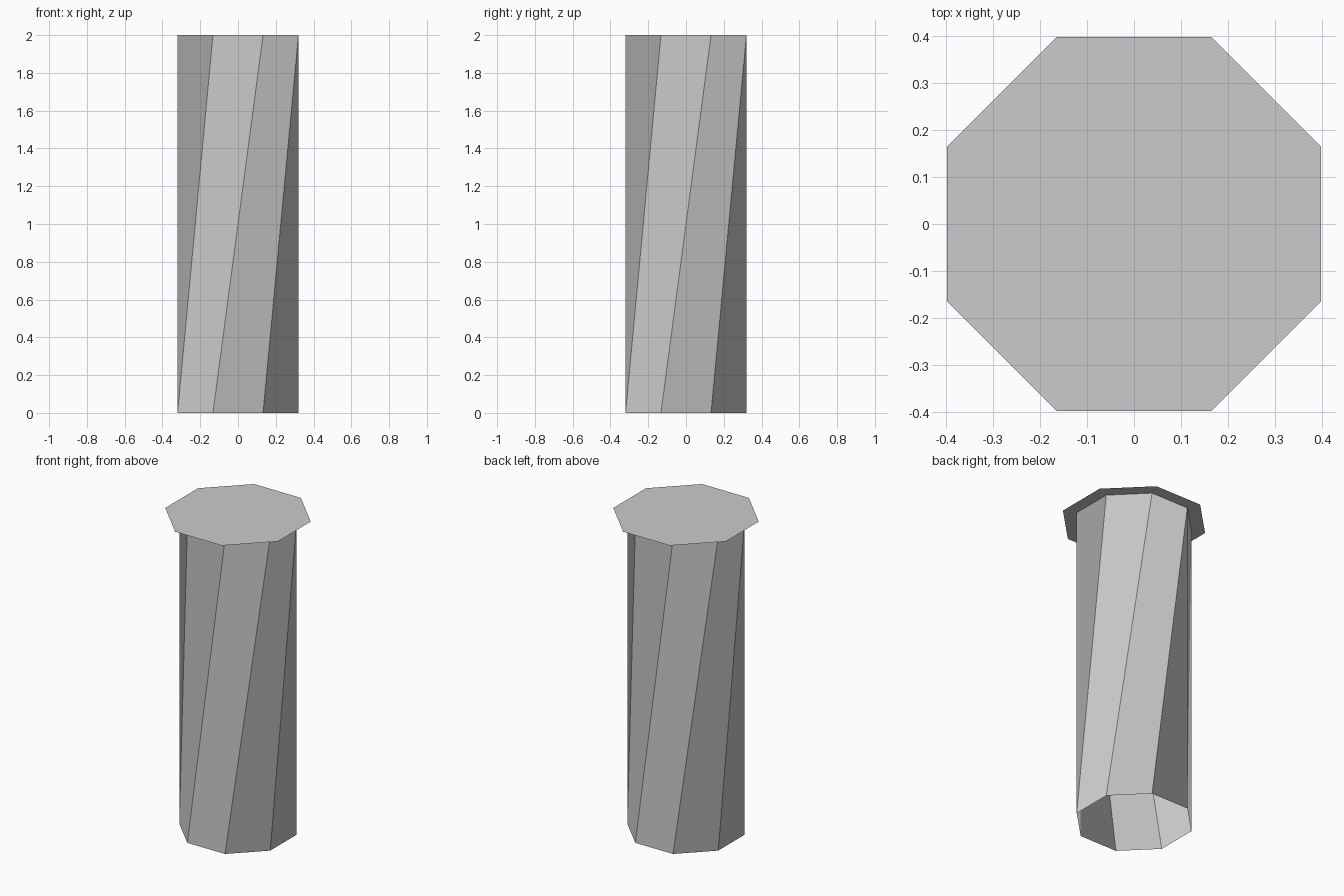
import bpy, bmesh
from math import cos, sin, pi

if "Cube" in bpy.data.objects:
    bpy.data.objects.remove(bpy.data.objects["Cube"])

SIDES, HEIGHT = 8, 2.0
SHAFT_R = 0.32 / cos(pi / SIDES)
CAP_R = 0.397 / cos(pi / SIDES)


def octagon(bm, radius, z, steps=0):
    # Flat sides face the axes; steps rotates by whole corners
    return [bm.verts.new((radius * cos((i + steps + 0.5) * 2 * pi / SIDES),
                          radius * sin((i + steps + 0.5) * 2 * pi / SIDES), z))
            for i in range(SIDES)]


def add_object(name, bm):
    mesh = bpy.data.meshes.new(name)
    bm.to_mesh(mesh)
    bm.free()
    obj = bpy.data.objects.new(name, mesh)
    bpy.context.collection.objects.link(obj)
    return obj


# Twisted shaft: slanted quads turning one corner, open at the bottom.
# Each quad starts at the corner that makes its fold run vertically (convex).
bm = bmesh.new()
low, high = octagon(bm, SHAFT_R, 0), octagon(bm, SHAFT_R, HEIGHT, 1)
for i in range(SIDES):
    j = (i + 1) % SIDES
    bm.faces.new((low[j], high[j], high[i], low[i]))
shaft = add_object("twisted_shaft", bm)
bpy.context.view_layer.objects.active = shaft
shaft.select_set(True)
bpy.ops.object.shade_smooth_by_angle(angle=pi / 6)

# Thin overhanging octagonal cap
bm = bmesh.new()
bm.faces.new(octagon(bm, CAP_R, HEIGHT))
add_object("top_cap", bm)
